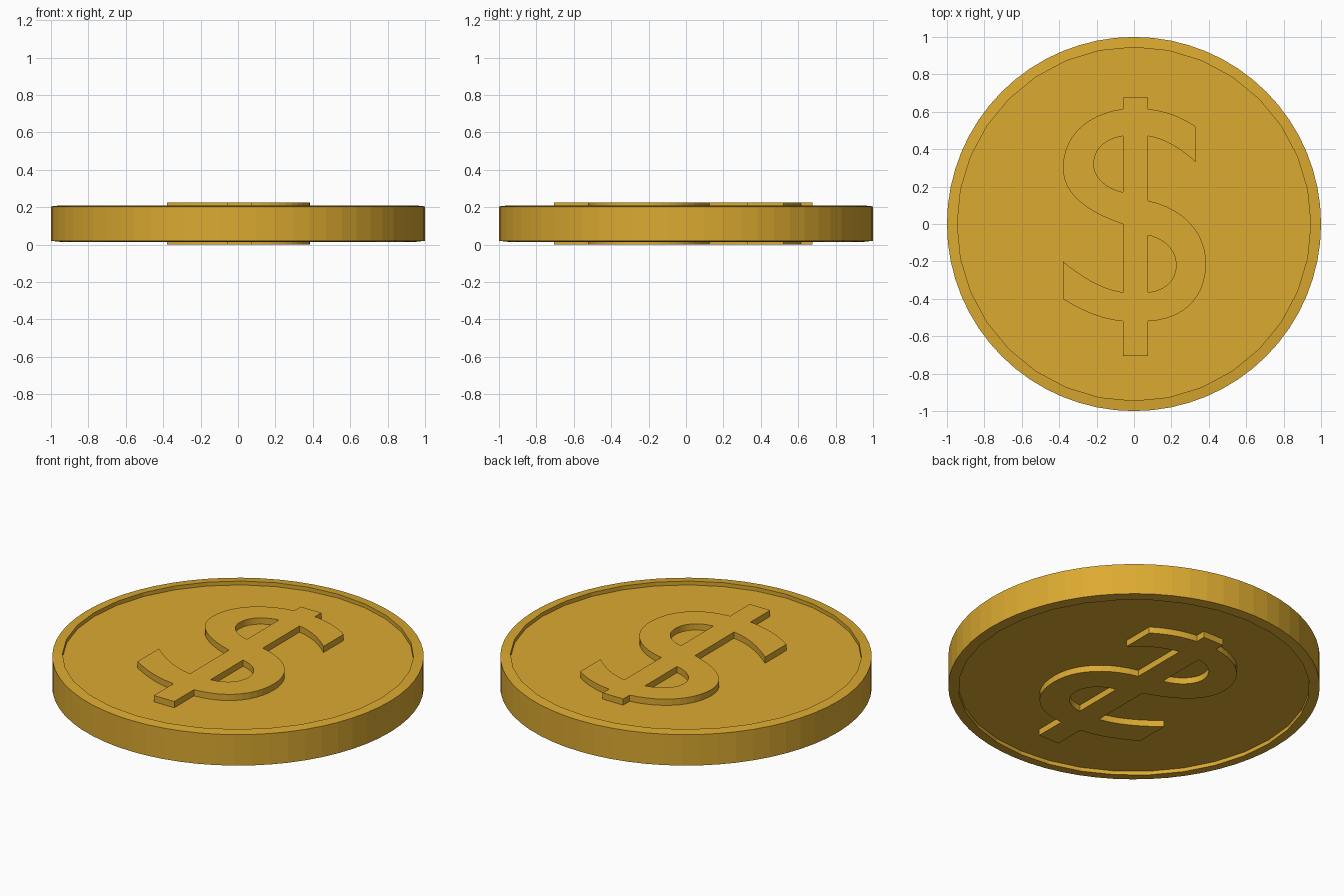
import bpy
import bmesh
from math import cos, sin, tau
from mathutils import Vector
from mathutils.geometry import interpolate_bezier

THICK = 0.224          # overall height, emblem face to emblem face
FLOOR = 0.037          # recessed floor, measured from either outer face
OUTER, INNER = 64, 32  # sides of the rim and of the recess

old = bpy.data.objects.get("Cube")
if old:
    bpy.data.objects.remove(old, do_unlink=True)

gold = bpy.data.materials.new("gold")
gold.use_nodes = True
gold.diffuse_color = (0.71, 0.40, 0.03, 1)
gold.node_tree.nodes["Principled BSDF"].inputs["Base Color"].default_value = gold.diffuse_color


def add_object(name, mesh):
    mesh.materials.clear()
    mesh.materials.append(gold)
    obj = bpy.data.objects.new(name, mesh)
    bpy.context.collection.objects.link(obj)
    return obj


def ring(bm, sides, radius, z):
    return [bm.verts.new((radius * cos(tau * i / sides), radius * sin(tau * i / sides), z))
            for i in range(sides)]


def wall(bm, a, b):
    n = len(a)
    for i in range(n):
        j = (i + 1) % n
        bm.faces.new((a[i], a[j], b[j], b[i]))


# Coin body: edge band, narrow sloped lips and a recessed floor on both sides
bm = bmesh.new()
edges = []
for flip in (False, True):
    def height(depth):
        return depth if flip else THICK - depth
    edge = ring(bm, OUTER, 1.0, height(0.020))
    lip = ring(bm, INNER, 0.945, height(0.014))
    floor = ring(bm, INNER, 0.945, height(FLOOR))
    for i in range(INNER):
        j = (i + 1) % INNER
        k = 2 * i
        bm.faces.new((edge[k], edge[k + 1], edge[(k + 2) % OUTER], lip[j], lip[i]))
    wall(bm, lip, floor)
    bm.faces.new(floor)
    edges.append(edge)
wall(bm, *edges)
bmesh.ops.recalc_face_normals(bm, faces=bm.faces)
body = bpy.data.meshes.new("coin_body")
bm.to_mesh(body)
bm.free()
add_object("coin_body", body)


# Emblem outline: a pair is a straight step, a triple of pairs is a curved one
def trace(path):
    points = [Vector((*path[0], 0))]
    for step in path[1:]:
        if isinstance(step[0], tuple):
            c1, c2, end = (Vector((*p, 0)) for p in step)
            points += interpolate_bezier(points[-1], c1, c2, end, 12)[1:]
        else:
            points.append(Vector((*step, 0)))
    return points


L, R = -0.06, 0.075    # sides of the vertical bar
outline = [
    (L, 0.675), (R, 0.675), (R, 0.615),
    ((0.17, 0.605), (0.26, 0.57), (0.33, 0.52)), (0.33, 0.33),
    ((0.245, 0.41), (0.16, 0.455), (R, 0.47)), (R, 0.125),
    ((0.28, 0.08), (0.385, -0.06), (0.385, -0.21)),
    ((0.385, -0.39), (0.27, -0.51), (R, -0.52)),
    (R, -0.705), (L, -0.705), (L, -0.52),
    ((-0.17, -0.51), (-0.28, -0.465), (-0.38, -0.40)), (-0.38, -0.20),
    ((-0.27, -0.29), (-0.165, -0.35), (L, -0.365)), (L, 0.0),
    ((-0.27, 0.07), (-0.38, 0.17), (-0.38, 0.30)),
    ((-0.38, 0.47), (-0.25, 0.59), (L, 0.615)),
]
upper_gap = [
    (L, 0.47), (L, 0.17),
    ((-0.15, 0.19), (-0.215, 0.25), (-0.215, 0.32)),
    ((-0.215, 0.40), (-0.155, 0.455), (L, 0.47)),
]
lower_gap = [
    (R, -0.365), (R, -0.06),
    ((0.165, -0.08), (0.225, -0.14), (0.225, -0.22)),
    ((0.225, -0.30), (0.17, -0.355), (R, -0.365)),
]

# Filled and extruded profile, turned into a mesh
curve = bpy.data.curves.new("emblem_profile", "CURVE")
curve.dimensions = "2D"
curve.fill_mode = "BOTH"
curve.extrude = (FLOOR + 0.004) / 2
for path in (outline, upper_gap, lower_gap):
    points = trace(path)
    if (points[0] - points[-1]).length < 0.001:
        points.pop()
    spline = curve.splines.new("POLY")
    spline.points.add(len(points) - 1)
    for target, p in zip(spline.points, points):
        target.co = (p.x, p.y, 0, 1)
    spline.use_cyclic_u = True

helper = bpy.data.objects.new("emblem_profile", curve)
bpy.context.collection.objects.link(helper)
depsgraph = bpy.context.evaluated_depsgraph_get()
relief = bpy.data.meshes.new_from_object(helper.evaluated_get(depsgraph))
bpy.data.objects.remove(helper, do_unlink=True)
for poly in relief.polygons:
    poly.use_smooth = False
    poly.material_index = 0

# The same raised emblem on the top and bottom floors
half = curve.extrude
for name, z in (("top_emblem", THICK - half), ("bottom_emblem", half)):
    add_object(name, relief.copy()).location.z = z
bpy.data.meshes.remove(relief)
